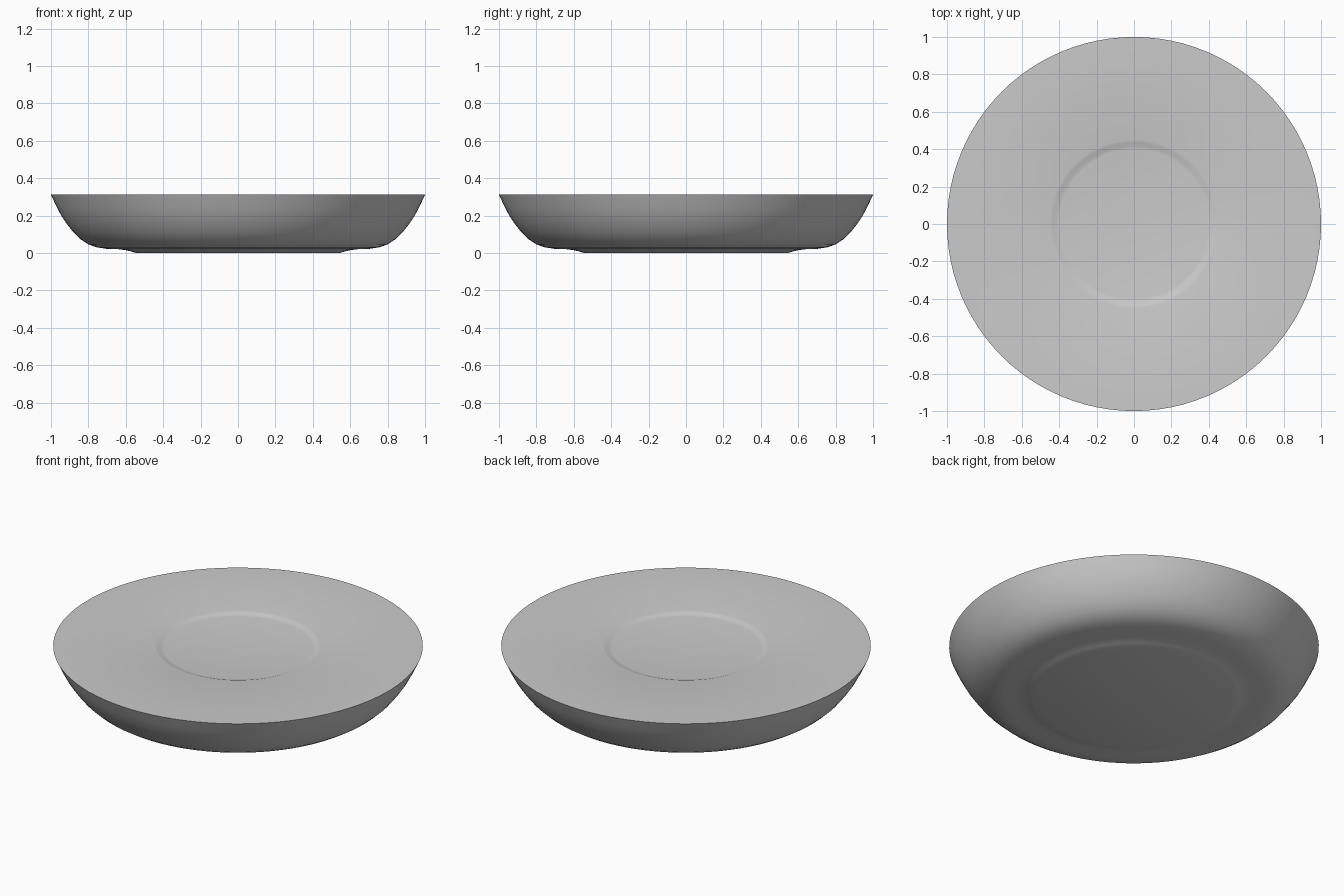
import bpy
import bmesh
from math import pi, radians

cube = bpy.data.objects.get("Cube")
if cube:
    bpy.data.objects.remove(cube, do_unlink=True)

SEGMENTS = 96

grey = bpy.data.materials.new("plain grey")
grey.use_nodes = True
colour = (0.6, 0.6, 0.6, 1)
grey.diffuse_color = colour
grey.node_tree.nodes["Principled BSDF"].inputs["Base Color"].default_value = colour


def lathe(name, profile):
    """Spin a (radius, height) profile around z into a closed solid."""
    bm = bmesh.new()
    verts = [bm.verts.new((r, 0, z)) for r, z in profile]
    edges = [bm.edges.new(pair) for pair in zip(verts, verts[1:])]
    bmesh.ops.spin(bm, geom=verts + edges, axis=(0, 0, 1), cent=(0, 0, 0),
                   angle=2 * pi, steps=SEGMENTS)
    bmesh.ops.remove_doubles(bm, verts=bm.verts, dist=0.0005)
    bmesh.ops.recalc_face_normals(bm, faces=bm.faces)
    mesh = bpy.data.meshes.new(name)
    bm.to_mesh(mesh)
    bm.free()
    mesh.materials.append(grey)
    obj = bpy.data.objects.new(name, mesh)
    bpy.context.collection.objects.link(obj)
    bpy.context.view_layer.objects.active = obj
    obj.select_set(True)
    bpy.ops.object.shade_smooth_by_angle(angle=radians(30))
    return obj


# Foot, rounded wall, flat top and shallow round recess
foot = [(0, 0), (0.545, 0), (0.57, 0.008), (0.60, 0.015), (0.64, 0.02)]
wall = [(0.70, 0.022), (0.755, 0.03), (0.80, 0.046), (0.84, 0.072),
        (0.88, 0.11), (0.915, 0.155), (0.945, 0.2), (0.97, 0.247), (1, 0.312)]
recess = [(0.45, 0.312), (0.435, 0.309), (0.415, 0.302), (0.40, 0.3), (0, 0.3)]
lathe("dish", foot + wall + recess)
